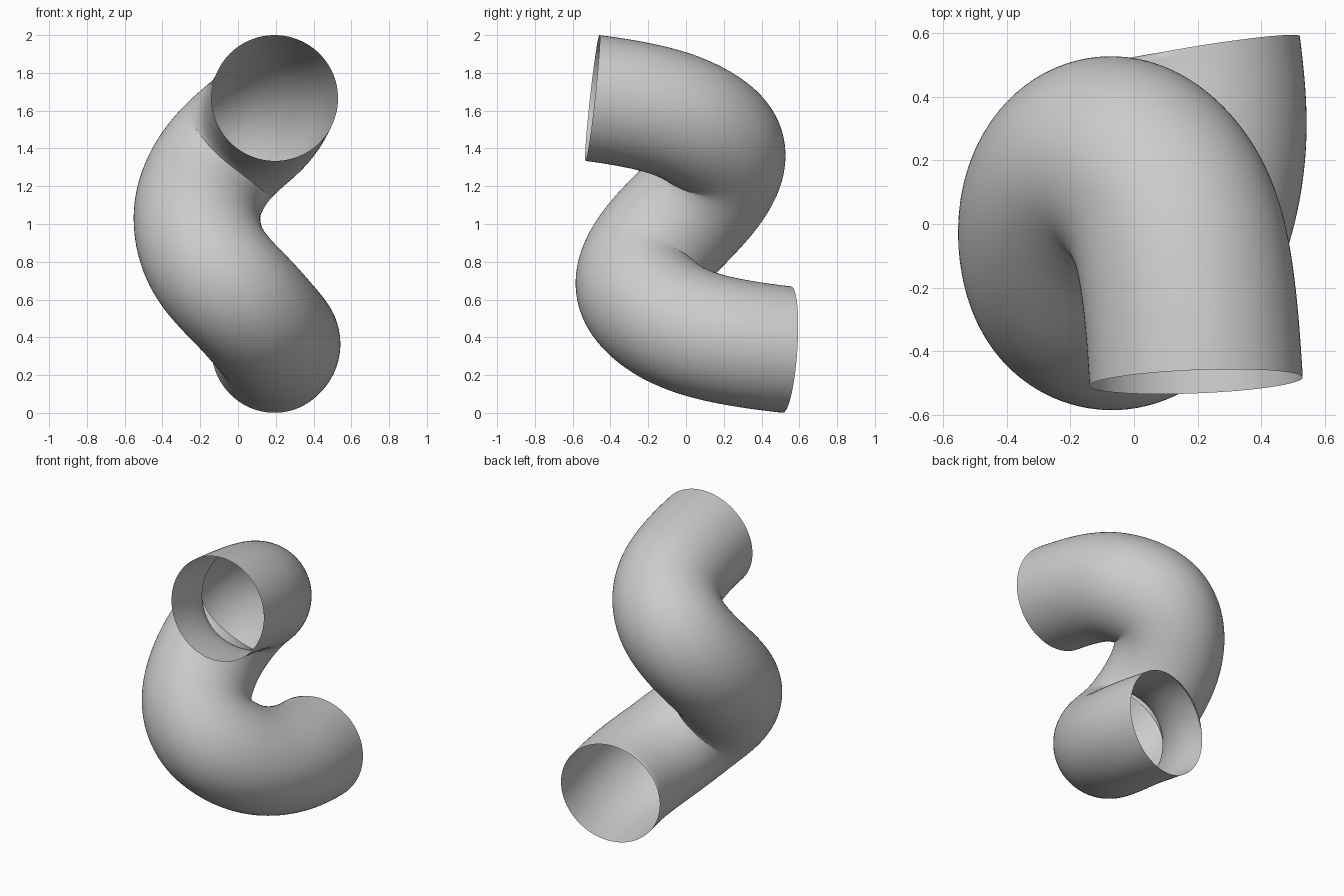
import bpy, bmesh, math
from mathutils import Vector

if "Cube" in bpy.data.objects:
    bpy.data.objects.remove(bpy.data.objects["Cube"])

RADIUS, SIDES, STEPS = 0.335, 96, 12

# Centreline of the pipe, from the upper mouth to the lower mouth
path = [Vector(p) for p in (
    (0.195, -0.495, 1.667), (0.180, -0.280, 1.635), (0.153, -0.080, 1.587),
    (0.105, 0.055, 1.525), (0.030, 0.150, 1.460), (-0.060, 0.200, 1.380),
    (-0.150, 0.170, 1.265), (-0.207, 0.075, 1.135), (-0.220, -0.035, 1.020),
    (-0.203, -0.145, 0.905), (-0.152, -0.228, 0.785), (-0.055, -0.258, 0.670),
    (0.040, -0.205, 0.575), (0.122, -0.090, 0.482), (0.182, 0.080, 0.412),
    (0.213, 0.290, 0.367), (0.190, 0.535, 0.335))]
start_dir = Vector((-0.04, 1, -0.11)).normalized()
end_dir = Vector((-0.165, 1, -0.067)).normalized()


def sample(points):
    """Smooth curve through the points, with fixed directions at both ends."""
    n = len(points)
    tang = [(points[min(i + 1, n - 1)] - points[max(i - 1, 0)]) / 2 for i in range(n)]
    tang[0] = start_dir * (points[1] - points[0]).length
    tang[-1] = end_dir * (points[-1] - points[-2]).length
    out = []
    for i in range(n - 1):
        for k in range(STEPS):
            t = k / STEPS
            out.append(points[i] * (2*t**3 - 3*t**2 + 1) + tang[i] * (t**3 - 2*t**2 + t)
                       + points[i + 1] * (3*t**2 - 2*t**3) + tang[i + 1] * (t**3 - t**2))
    return out + [points[-1]]


curve = sample(path)
# Even out the bends, keeping the ends in place
for _ in range(60):
    curve = [curve[0]] + [(curve[i-1] + 2 * curve[i] + curve[i+1]) / 4
                          for i in range(1, len(curve) - 1)] + [curve[-1]]

# Sweep a circle along the centreline, leaving both mouths open
bm = bmesh.new()
rings = []
side = Vector((1, 0, 0))
last = len(curve) - 1
for i, c in enumerate(curve):
    if i == 0:
        d = start_dir
    elif i == last:
        d = end_dir
    else:
        d = (curve[i + 1] - curve[i - 1]).normalized()
    side = (side - d * side.dot(d)).normalized()
    up = d.cross(side)
    rings.append([bm.verts.new(c + RADIUS * (side * math.cos(a) + up * math.sin(a)))
                  for a in (2 * math.pi * k / SIDES for k in range(SIDES))])
for r0, r1 in zip(rings, rings[1:]):
    for k in range(SIDES):
        j = (k + 1) % SIDES
        f = bm.faces.new((r0[k], r0[j], r1[j], r1[k]))
        f.smooth = True
mesh = bpy.data.meshes.new("bent_pipe")
bm.to_mesh(mesh)
bm.free()

grey = bpy.data.materials.new("light grey")
grey.diffuse_color = (0.6, 0.6, 0.6, 1)
grey.use_nodes = True
grey.node_tree.nodes["Principled BSDF"].inputs["Base Color"].default_value = grey.diffuse_color
mesh.materials.append(grey)
pipe = bpy.data.objects.new("bent_pipe", mesh)
bpy.context.collection.objects.link(pipe)
